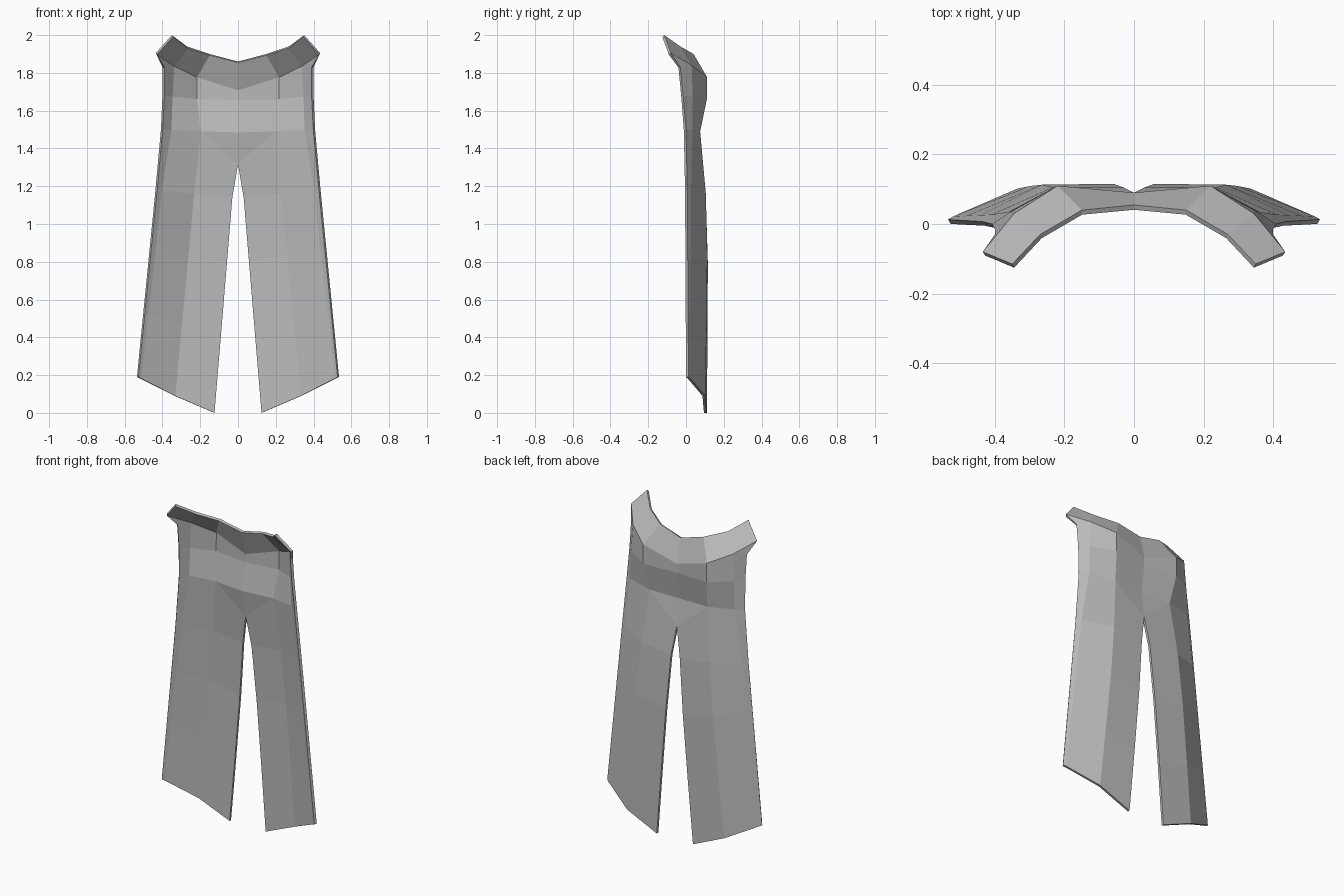
import bpy
import bmesh
from mathutils import Vector

default = bpy.data.objects.get("Cube")
if default:
    bpy.data.objects.remove(default, do_unlink=True)

# One flat cloth colour
cloth = bpy.data.materials.new("grey_cloth")
cloth.use_nodes = True
grey = (0.5, 0.5, 0.5, 1)
cloth.diffuse_color = grey
cloth.node_tree.nodes["Principled BSDF"].inputs["Base Color"].default_value = grey

# Left half of the sheet: each row runs from the middle to the outer edge
collar_rim = [(0, .055, 1.86), (.15, .04, 1.9), (.27, -.03, 1.94), (.35, -.115, 2)]
collar_fold = [(0, .09, 1.71), (.22, .11, 1.78), (.345, .03, 1.84), (.4, -.03, 1.83)]
shoulder = [(0, .09, 1.655), (.22, .11, 1.66), (.355, .035, 1.675), (.4, -.015, 1.68)]
waist = [(0, .065, 1.485), (.2, .075, 1.49), (.36, .035, 1.5), (.408, 0, 1.5)]
split = [(.03, .105, 1.14), (.235, .105, 1.16), (.41, .027, 1.18), (.437, .007, 1.18)]
hem = [(.125, .11, 0), (.335, .102, .09), (.52, .022, .183), (.535, .013, .19)]
collar_tip = (.435, -.08, 1.905)
slit_top = (0, .09, 1.32)

bm = bmesh.new()


def add_row(points):
    return [bm.verts.new(p) for p in points]


def bridge(upper, lower, start=0):
    for j in range(start, len(upper) - 1):
        bm.faces.new((upper[j], upper[j + 1], lower[j + 1], lower[j]))


# Back panel above the slit
rim, fold, arm, belt = [add_row(r) for r in (collar_rim, collar_fold, shoulder, waist)]
bridge(fold, arm)
bridge(arm, belt)

# Standing collar with its flared tip
tip = bm.verts.new(collar_tip)
bridge(rim, fold[:3] + [tip])
bm.faces.new((fold[2], tip, fold[3]))

# Top of the slit
legs = add_row(split)
apex = bm.verts.new(slit_top)
bm.faces.new((belt[0], belt[1], apex))
bm.faces.new((apex, belt[1], legs[1], legs[0]))
bridge(belt, legs, 1)

# Hanging tail, slightly bulged between the slit and the hem
above = legs
for t, bulge in ((.3, .009), (.65, .006), (1, 0)):
    points = [Vector(a).lerp(Vector(b), t) for a, b in zip(split, hem)]
    for p in points[:2]:
        p.y += bulge
    below = add_row(points)
    bridge(above, below)
    above = below

mesh = bpy.data.meshes.new("cape")
bm.to_mesh(mesh)
bm.free()
mesh.materials.append(cloth)
cape = bpy.data.objects.new("cape", mesh)
bpy.context.collection.objects.link(cape)

# Mirror to the right side, then give the cloth its thickness
mirror = cape.modifiers.new("mirror", "MIRROR")
mirror.use_clip = True
mirror.merge_threshold = .001
thick = cape.modifiers.new("thickness", "SOLIDIFY")
thick.thickness = .015
thick.offset = -1
